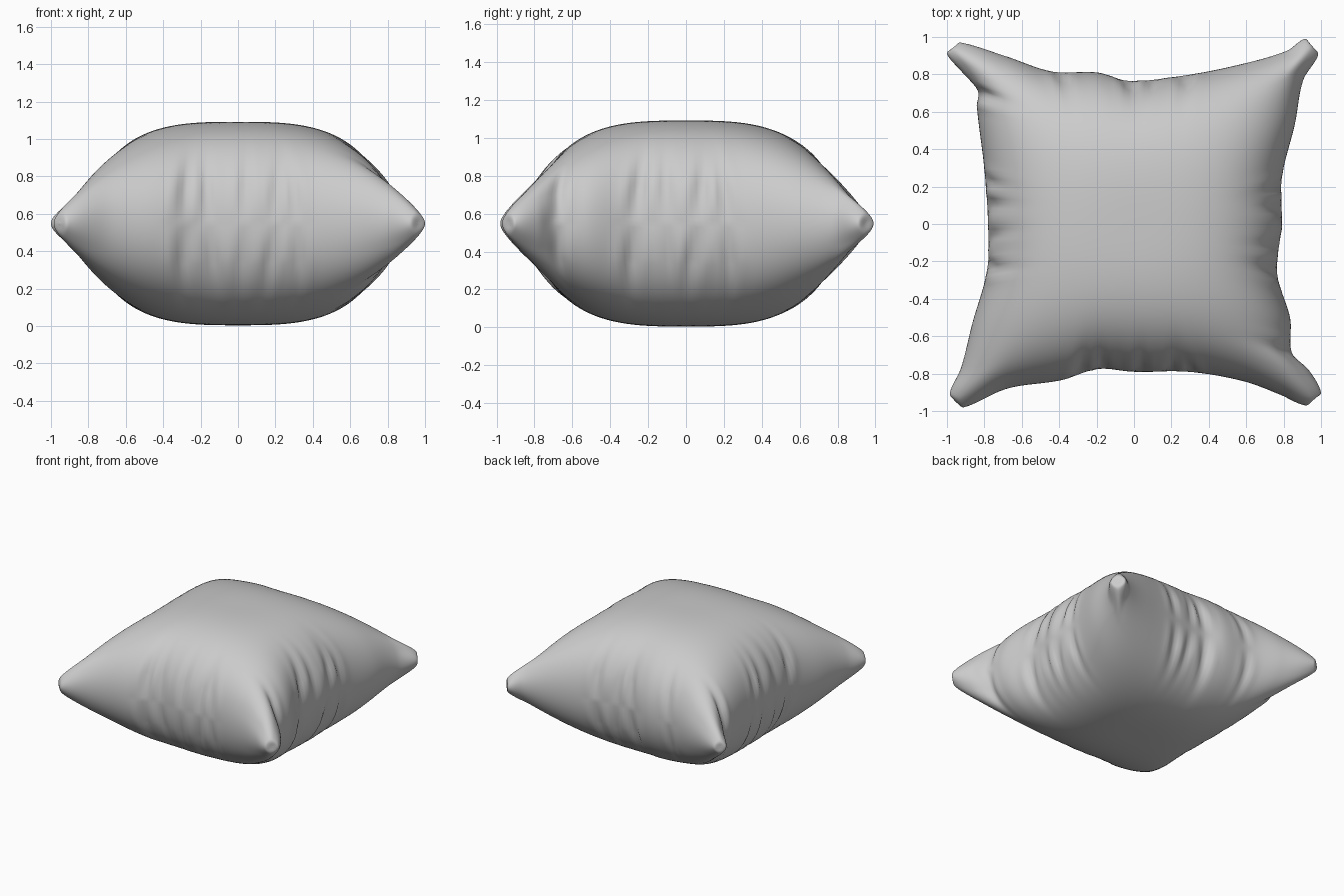
import bpy, bmesh, math

if "Cube" in bpy.data.objects:
    bpy.data.objects.remove(bpy.data.objects["Cube"])

N = 110          # grid steps across each cloth panel
MID = 0.548      # seam height
HALF = 0.544     # half thickness

# Seam outlines seen from the top: (position along edge, distance from centre)
RIGHT = [(-1, .965), (-.96, 1.0), (-.82, .935), (-.72, .845), (-.52, .835), (-.27, .765),
         (0, .79), (.25, .79), (.55, .86), (.8, .905), (.95, .985), (1, .95)]
LEFT = [(-1, .955), (-.95, .985), (-.8, .925), (-.55, .865), (-.25, .785), (0, .78),
        (.3, .80), (.65, .84), (.74, .835), (.85, .92), (.96, 1.0), (1, .965)]
BACK = [(-1, .945), (-.96, .97), (-.7, .895), (-.45, .815), (-.2, .81), (-.03, .765),
        (.25, .79), (.55, .845), (.85, .925), (.96, .99), (1, .95)]
FRONT = [(-1, .95), (-.95, .98), (-.7, .88), (-.4, .835), (-.2, .775), (0, .79),
         (.3, .79), (.6, .84), (.8, .91), (.95, .97), (1, .935)]

# Gathered creases on each side: (position, width, depth, slant)
CREASES = {
    "right": [(-.28, .035, .03, .1), (-.1, .03, .02, -.05), (.06, .04, .03, .15),
              (.22, .03, .025, -.1), (-.7, .03, .03, .0)],
    "left": [(-.22, .03, .03, -.1), (-.08, .03, .02, .1), (.1, .035, .025, .05),
             (.25, .03, .02, -.1), (.72, .03, .03, .0)],
    "front": [(-.3, .035, .025, .05), (-.16, .03, .02, -.1), (.03, .03, .02, .05),
              (.2, .03, .025, .1), (.32, .03, .02, -.1)],
    "back": [(-.42, .03, .02, .1), (-.04, .035, .03, .1), (.1, .03, .02, -.1),
             (.27, .035, .025, .05)],
}


def curve(pts, t):
    """Smooth curve through a short list of points."""
    n = len(pts)

    def slope(i):
        a, b = pts[max(i - 1, 0)], pts[min(i + 1, n - 1)]
        return (b[1] - a[1]) / (b[0] - a[0])
    for i in range(n - 1):
        (x0, y0), (x1, y1) = pts[i], pts[i + 1]
        if t <= x1 or i == n - 2:
            d = x1 - x0
            s = (t - x0) / d
            return (y0 * (1 + 2 * s) * (1 - s) ** 2 + y1 * s * s * (3 - 2 * s)
                    + d * (slope(i) * s * (1 - s) ** 2 + slope(i + 1) * s * s * (s - 1)))


def reach(table, side, across, along, z):
    """Distance of the cloth edge, with outline wobble and creases fading inward."""
    soft = 0.785 + 0.19 * abs(along) ** 2.2
    fade = abs(across) ** 3
    r = soft + (curve(table, along) - soft) * fade
    for pos, width, depth, slant in CREASES[side]:
        d = (along - pos - slant * z) / width
        r -= depth * math.exp(-d * d) * abs(across) ** 7 * min(1, abs(z) * 5)
        r += 0.4 * depth * math.exp(-(abs(d) - 2) ** 2) * abs(across) ** 7 * min(1, abs(z) * 5)
    return r


def cloth_point(u, v, sign):
    g = math.sqrt(max(0, (1 - abs(u) ** 2.3) * (1 - abs(v) ** 2.3)))
    z = sign * HALF * (1 - (1 - g) ** 1.3)
    x = u * (reach(RIGHT, "right", u, v, z) if u > 0 else reach(LEFT, "left", u, v, z))
    y = v * (reach(BACK, "back", v, u, z) if v > 0 else reach(FRONT, "front", v, u, z))
    return x, y, MID + z


# Pillow: two puffed panels welded along the seam
bm = bmesh.new()
steps = [math.sin(math.pi / 2 * (2 * i / N - 1)) for i in range(N + 1)]
seam = {}
for sign in (1, -1):
    grid = {}
    for i, u in enumerate(steps):
        for j, v in enumerate(steps):
            on_edge = i in (0, N) or j in (0, N)
            if on_edge and (i, j) in seam:
                grid[i, j] = seam[i, j]
                continue
            grid[i, j] = bm.verts.new(cloth_point(u, v, sign))
            if on_edge:
                seam[i, j] = grid[i, j]
    for i in range(N):
        for j in range(N):
            quad = [grid[i, j], grid[i + 1, j], grid[i + 1, j + 1], grid[i, j + 1]]
            bm.faces.new(quad if sign > 0 else quad[::-1])
for f in bm.faces:
    f.smooth = True
mesh = bpy.data.meshes.new("pillow")
bm.to_mesh(mesh)
bm.free()
pillow = bpy.data.objects.new("pillow", mesh)
bpy.context.collection.objects.link(pillow)
